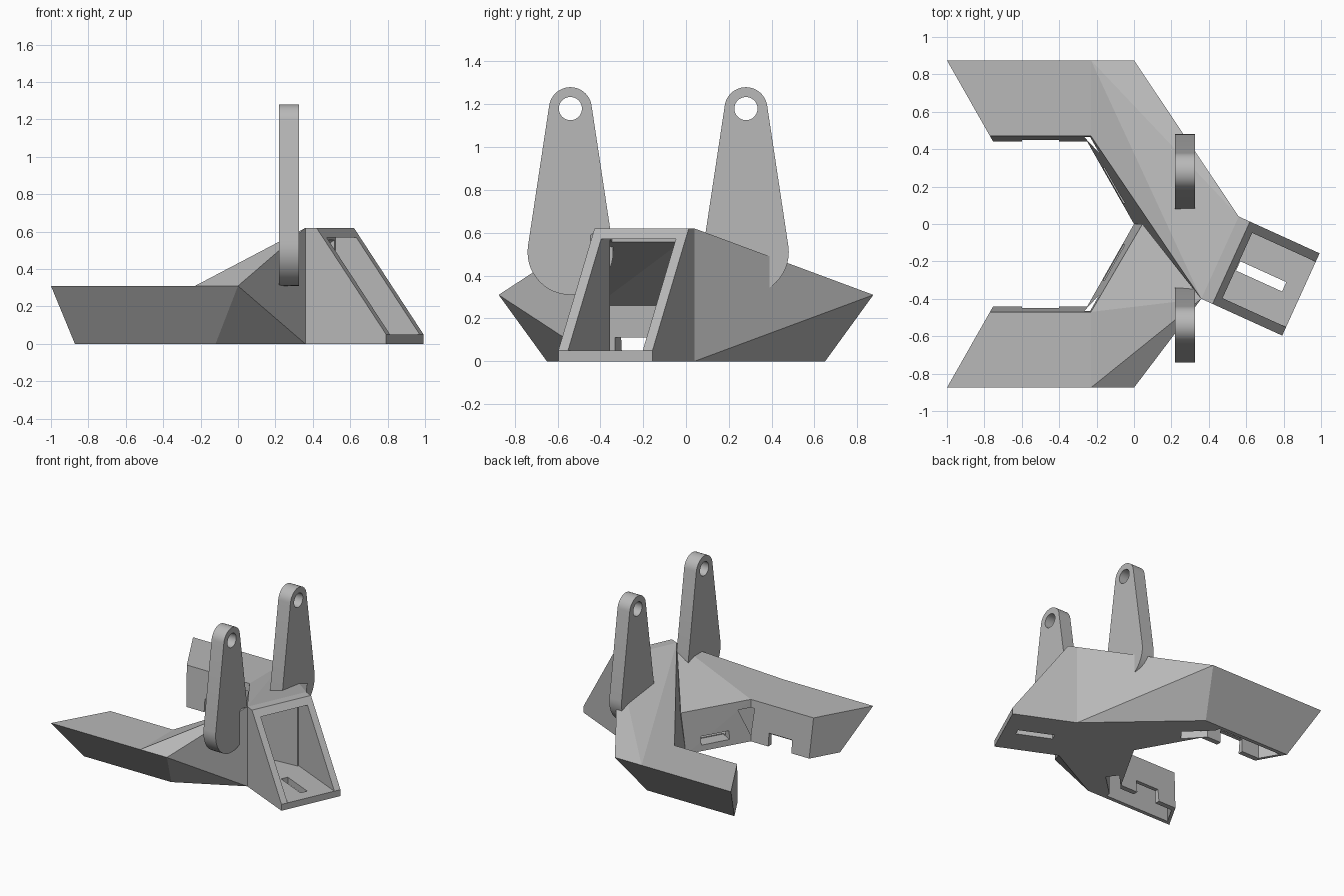
import bpy, bmesh, math
from mathutils import Vector

cube = bpy.data.objects.get("Cube")
if cube:
    bpy.data.objects.remove(cube, do_unlink=True)

grey = bpy.data.materials.new("plain grey")
grey.use_nodes = True
COLOUR = (0.48, 0.48, 0.48, 1)
grey.diffuse_color = COLOUR
grey.node_tree.nodes["Principled BSDF"].inputs["Base Color"].default_value = COLOUR


def hull(name, points):
    """Convex solid around the points."""
    bm = bmesh.new()
    for p in points:
        bm.verts.new(p)
    res = bmesh.ops.convex_hull(bm, input=bm.verts[:])
    loose = [v for v in bm.verts if not v.link_faces]
    bmesh.ops.delete(bm, geom=loose, context='VERTS')
    bmesh.ops.dissolve_limit(bm, angle_limit=0.002, verts=bm.verts[:], edges=bm.edges[:])
    bmesh.ops.recalc_face_normals(bm, faces=bm.faces[:])
    mesh = bpy.data.meshes.new(name)
    bm.to_mesh(mesh)
    bm.free()
    mesh.materials.append(grey)
    ob = bpy.data.objects.new(name, mesh)
    bpy.context.collection.objects.link(ob)
    return ob


def prism(name, outline, low, high):
    return hull(name, [(x, y, z) for x, y in outline for z in (low, high)])


def combine(target, tool, operation):
    """Apply a boolean and remove the tool."""
    mod = target.modifiers.new("bool", 'BOOLEAN')
    mod.object, mod.operation, mod.solver = tool, operation, 'EXACT'
    bpy.context.view_layer.objects.active = target
    bpy.ops.object.modifier_apply(modifier=mod.name)
    bpy.data.objects.remove(tool, do_unlink=True)


def flip(points, s):
    return [(p[0], p[1] * s, *p[2:]) for p in points]


def box(center, along, length, width):
    """Outline of a rectangle turned to a direction."""
    a = Vector(along).normalized()
    b = Vector((-a.y, a.x))
    c = Vector(center)
    return [tuple(c + a * i * length / 2 + b * j * width / 2)
            for i in (-1, 1) for j in (-1, 1)]


# Key corners
EDGE, TOP = 0.31, 0.62
corner_front = Vector((0.36, -0.40))
corner_back = Vector((0.56, 0.04))
across = (corner_back - corner_front).normalized()
outward = Vector((across.y, -across.x))

arm_tip = [(-1, .875, EDGE), (-.77, .47, EDGE), (-.23, .875, EDGE), (-.23, .47, EDGE),
           (-.872, .65, 0), (-.753, .44, 0), (-.25, .65, 0), (-.25, .44, 0)]
arm_root = [(-.23, .875, EDGE), (0, .875, EDGE), (-.23, .47, EDGE),
            (-.25, .65, 0), (-.12, .65, 0), (-.25, .44, 0), (0, 0, 0)]


def upright(p, low, high):
    return [(p.x, p.y, low), (p.x, p.y, high)]


# Sloping hub with two arms
body = hull("body", arm_root + upright(corner_back, 0, TOP) + upright(corner_front, 0, TOP))
front_root = hull("front_root", flip(arm_root, -1) + [(.045, 0, EDGE)]
                  + upright(corner_front, 0, TOP))
combine(body, front_root, 'UNION')
for s in (1, -1):
    combine(body, hull("arm_tip", flip(arm_tip, s)), 'UNION')

# Sloped window housing
housing = []
for c in (corner_front, corner_back):
    housing += upright(c, 0, TOP)
    housing += upright(c + outward * .475, 0, .05)
    top = c + outward * .066
    housing.append((top.x, top.y, TOP))
combine(body, hull("housing", housing), 'UNION')

# Hollow behind the window, running back to the inner wall
window, hollow = [], [(.06, -.04, .05), (.06, -.04, .26), (-.16, -.42, .05), (-.16, -.42, .26)]
for c, side in ((corner_front, .05), (corner_back, -.05)):
    c = c + across * side
    window += upright(c - outward * .02, .05, .57)
    for d, z in ((.202, .57), (.575, .05)):
        p = c + outward * d
        # keep the cutter edge parallel to the slope
        window.append((p.x, p.y, z))
    hollow += upright(c, .05, .57)
combine(body, hull("window_cutter", window), 'DIFFERENCE')
combine(body, hull("hollow_cutter", hollow), 'DIFFERENCE')

# Floor slot in the housing
combine(body, prism("slot_cutter", box((.68, -.28), outward, .27, .055), -.1, .1), 'DIFFERENCE')

# Arm openings underneath, edge notches and wall slots
for s in (1, -1):
    under = [(-.83, .62), (-.27, .62), (-.24, .48), (-.75, .48)]
    bend = [(-.30, .62), (-.09, .42), (-.15, .34), (-.28, .48)]
    notch = box((-.5, .45), (1, 0), .2, .1)
    wall_slot = box((-.1, .21), (-.25, .44), .22, .18)
    for outline, low, high in ((under, -.05, .26), (bend, -.05, .25),
                               (notch, -.06, .1), (wall_slot, .045, .11)):
        combine(body, prism("cutter", flip(outline, s), low, high), 'DIFFERENCE')


# Upright lugs with a pin hole
def disc(y, z, r, x0, x1, n=48):
    return [(x, y + r * math.cos(2 * math.pi * i / n), z + r * math.sin(2 * math.pi * i / n))
            for i in range(n) for x in (x0, x1)]


for name, y in (("front_lug", -.54), ("back_lug", .28)):
    lug = hull(name, disc(y, 1.18, .1, .22, .325) + disc(y, .51, .2, .22, .325))
    combine(lug, hull("pin_cutter", disc(y, 1.18, .054, .1, .45)), 'DIFFERENCE')
    bpy.ops.object.select_all(action='DESELECT')
    lug.select_set(True)
    bpy.context.view_layer.objects.active = lug
    bpy.ops.object.shade_smooth_by_angle(angle=math.radians(30))
